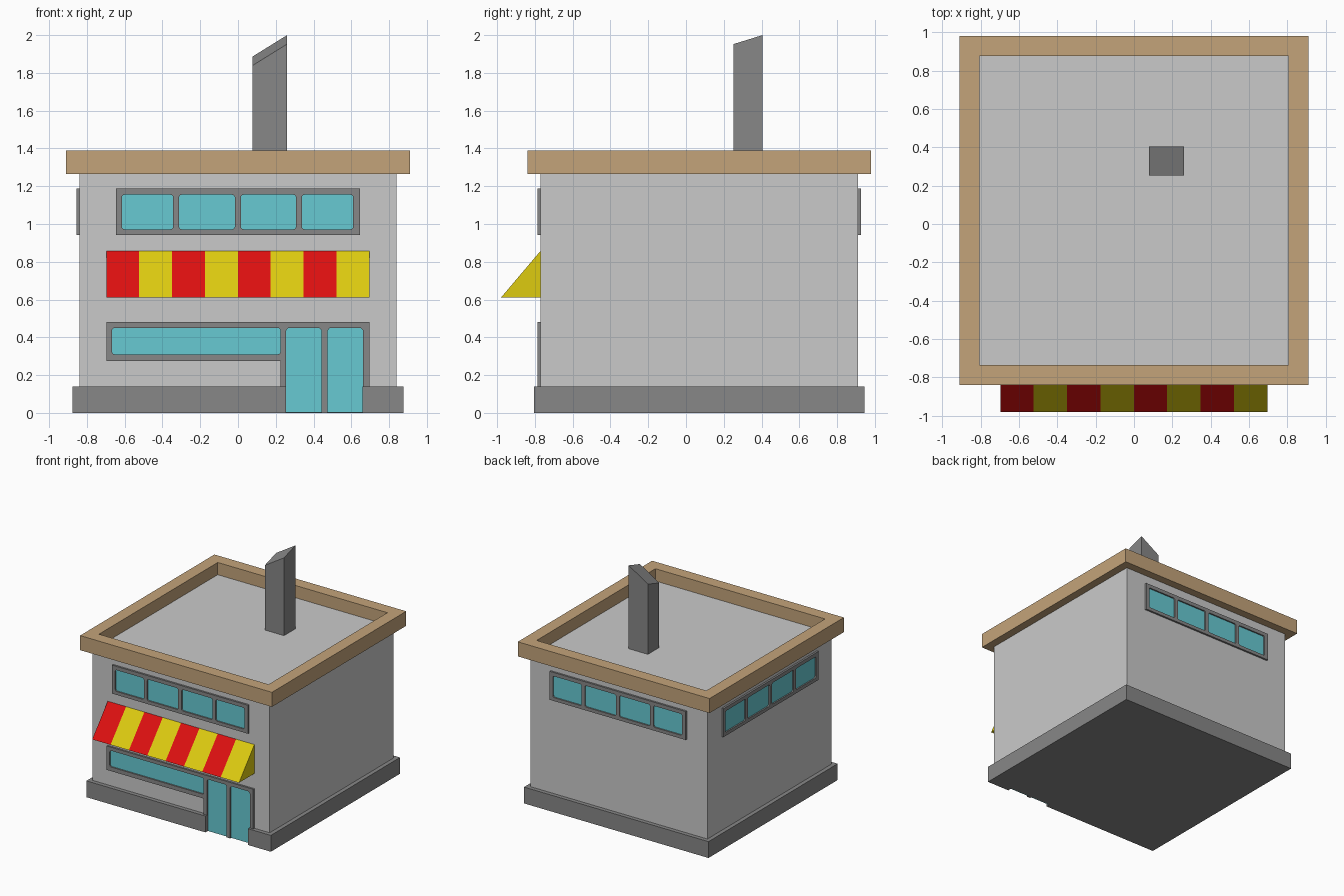
import bpy, bmesh, math
from mathutils import Matrix

if "Cube" in bpy.data.objects:
    bpy.data.objects.remove(bpy.data.objects["Cube"])


def material(name, rgb):
    m = bpy.data.materials.new(name)
    m.diffuse_color = (*rgb, 1)
    m.use_nodes = True
    m.node_tree.nodes["Principled BSDF"].inputs["Base Color"].default_value = m.diffuse_color
    return m


WALL = material("light grey", (0.59, 0.59, 0.59))
DARK = material("dark grey", (0.245, 0.245, 0.245))
TAN = material("tan", (0.55, 0.37, 0.195))
GLASS = material("glass blue", (0.135, 0.585, 0.65))
RED = material("red", (0.73, 0.005, 0.005))
YELLOW = material("yellow", (0.73, 0.60, 0.005))
CY, HALF = 0.07, 0.84          # centre (y) and half width of the walls


def rect(x0, x1, y0, y1):
    return [(x0, y0), (x1, y0), (x1, y1), (x0, y1)]


def rounded(x0, x1, y0, y1, r=0.014, n=3):
    pts = []
    for i, (cx, cy) in enumerate([(x1 - r, y1 - r), (x0 + r, y1 - r), (x0 + r, y0 + r), (x1 - r, y0 + r)]):
        for k in range(n + 1):
            a = math.pi / 2 * (i + k / n)
            pts.append((cx + r * math.cos(a), cy + r * math.sin(a)))
    return pts


def plate(name, outlines, lo, hi, mat, matrix=Matrix()):
    """Filled 2D outlines (inner ones become holes) extruded from lo to hi."""
    cu = bpy.data.curves.new(name, 'CURVE')
    cu.dimensions = '2D'
    cu.fill_mode = 'BOTH'
    cu.extrude = (hi - lo) / 2
    for pts in outlines:
        s = cu.splines.new('POLY')
        s.points.add(len(pts) - 1)
        for p, c in zip(s.points, pts):
            p.co = (c[0], c[1], 0, 1)
        s.use_cyclic_u = True
    tmp = bpy.data.objects.new(name + "_curve", cu)
    bpy.context.collection.objects.link(tmp)
    dg = bpy.context.evaluated_depsgraph_get()
    me = bpy.data.meshes.new_from_object(tmp.evaluated_get(dg))
    bpy.data.objects.remove(tmp)
    me.transform(matrix @ Matrix.Translation((0, 0, (lo + hi) / 2)))
    bm = bmesh.new()
    bm.from_mesh(me)
    bmesh.ops.remove_doubles(bm, verts=bm.verts, dist=1e-5)
    bmesh.ops.recalc_face_normals(bm, faces=bm.faces)
    bm.to_mesh(me)
    bm.free()
    for p in me.polygons:
        p.use_smooth = False
    me.materials.clear()
    me.materials.append(mat)
    ob = bpy.data.objects.new(name, me)
    bpy.context.collection.objects.link(ob)
    return ob


def wall_matrix(angle):
    """Local x/y lie on a wall, local z points out of it."""
    return (Matrix.Translation((0, CY, 0)) @ Matrix.Rotation(angle, 4, 'Z')
            @ Matrix.Rotation(math.pi / 2, 4, 'X'))


def square(h):
    return rect(-h, h, CY - h, CY + h)


# walls with flat roof, and tan parapet ring
plate("walls", [square(HALF)], 0.05, 1.285, WALL)
plate("parapet", [square(0.91), square(0.805)], 1.265, 1.39, TAN)

# base with a notch for the doorway
f = CY - 0.875
plate("base", [[(-0.875, f), (0.255, f), (0.255, -0.765), (0.66, -0.765), (0.66, f),
                (0.875, f), (0.875, CY + 0.875), (-0.875, CY + 0.875)]], 0, 0.14, DARK)

# upper window strips on front, back and left
PANES = [(-0.615, -0.343), (-0.312, -0.017), (0.015, 0.307), (0.338, 0.61)]
for side, ang in (("front", 0), ("back", math.pi), ("left", -math.pi / 2)):
    m = wall_matrix(ang)
    holes = [rounded(a, b, 0.972, 1.155) for a, b in PANES]
    plate(side + "_window_frame", [rect(-0.645, 0.645, 0.943, 1.187)] + holes, 0.83, 0.856, DARK, m)
    plate(side + "_window_glass", [rect(-0.63, 0.63, 0.96, 1.17)], 0.836, 0.844, GLASS, m)

# shop window and double door
m = wall_matrix(0)
plate("shop_frame", [[(-0.697, 0.48), (-0.697, 0.275), (0.225, 0.275), (0.225, 0), (0.255, 0),
                      (0.255, 0.437), (0.267, 0.45), (0.43, 0.45), (0.442, 0.437), (0.442, 0),
                      (0.475, 0), (0.475, 0.437), (0.487, 0.45), (0.65, 0.45), (0.662, 0.437),
                      (0.662, 0), (0.695, 0), (0.695, 0.48)],
                     rounded(-0.667, 0.225, 0.31, 0.45)], 0.83, 0.856, DARK, m)
plate("shop_glass", [rect(-0.68, 0.24, 0.295, 0.465)], 0.836, 0.844, GLASS, m)
plate("door_glass", [rect(0.24, 0.68, 0.001, 0.465)], 0.836, 0.844, GLASS, m)

# striped awning: triangular profile repeated along x
bm = bmesh.new()
N = 8
rows = [[bm.verts.new((-0.697 + 1.392 * i / N, y, z))
         for y, z in ((-0.768, 0.86), (-0.98, 0.61), (-0.768, 0.61))] for i in range(N + 1)]
for i in range(N):
    for k in range(3):
        j = (k + 1) % 3
        bm.faces.new((rows[i][k], rows[i][j], rows[i + 1][j], rows[i + 1][k])).material_index = i % 2
bm.faces.new(rows[0])
bm.faces.new(rows[N]).material_index = 1
bmesh.ops.recalc_face_normals(bm, faces=bm.faces)
me = bpy.data.meshes.new("awning")
bm.to_mesh(me)
bm.free()
me.materials.append(RED)
me.materials.append(YELLOW)
bpy.context.collection.objects.link(bpy.data.objects.new("awning", me))

# chimney with a slanted top
ch = plate("chimney", [rect(0.078, 0.26, 0.252, 0.405)], 1.27, 2.0, DARK)
for v in ch.data.vertices:
    if v.co.z > 1.9:
        v.co.z = 2.0 - (0.26 - v.co.x) * 0.62 - (0.405 - v.co.y) * 0.31
